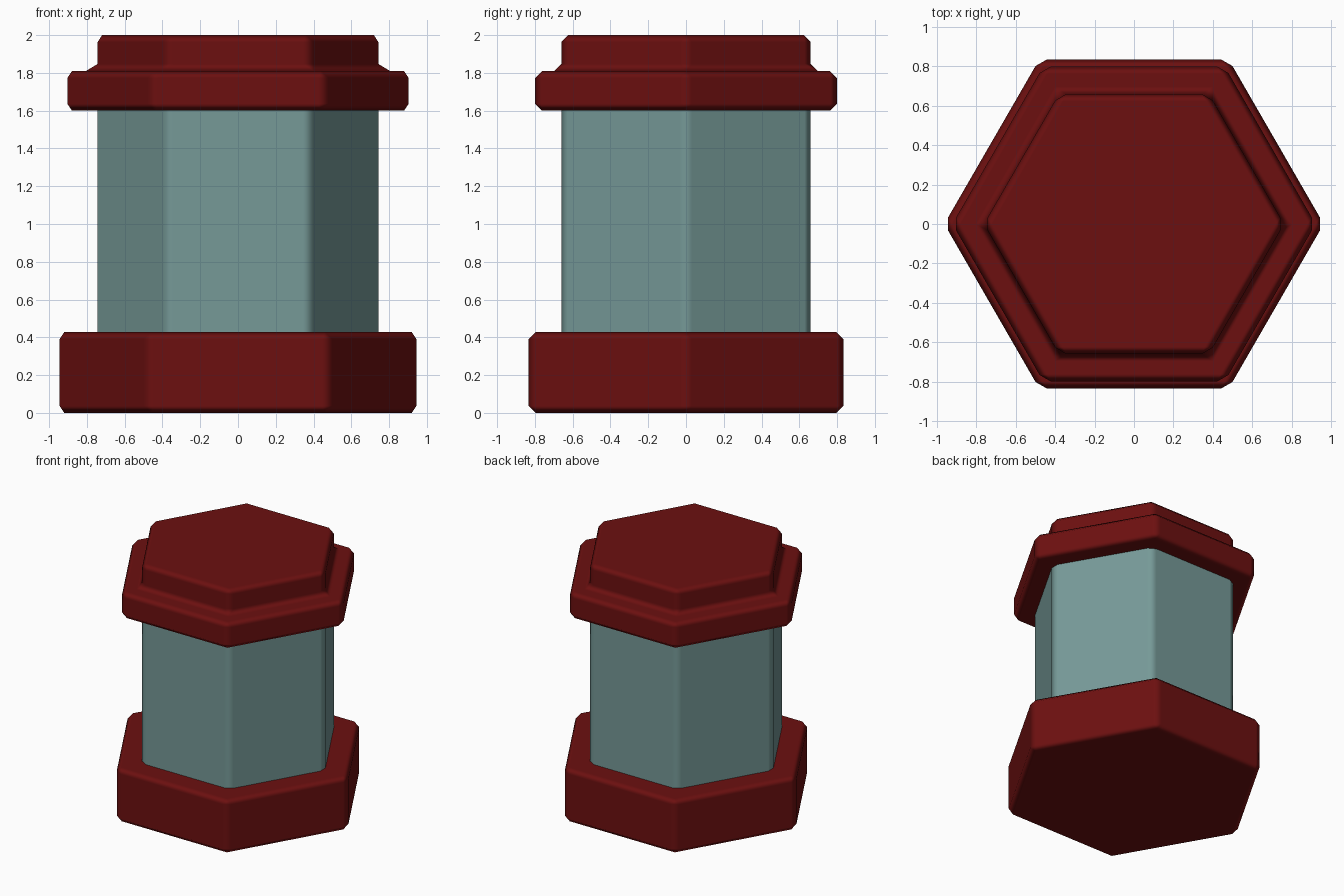
import bpy, bmesh
from math import cos, sin, radians

if "Cube" in bpy.data.objects:
    bpy.data.objects.remove(bpy.data.objects["Cube"])


def material(name, rgb):
    m = bpy.data.materials.new(name)
    m.diffuse_color = (*rgb, 1)
    m.use_nodes = True
    m.node_tree.nodes["Principled BSDF"].inputs["Base Color"].default_value = m.diffuse_color
    return m


def hex_part(name, profile, mat, bevel=0.037):
    """Stack hexagon rings (radius, z), close both ends and chamfer the edges."""
    bm = bmesh.new()
    rings = [[bm.verts.new((r * cos(radians(60 * i)), r * sin(radians(60 * i)), z))
              for i in range(6)] for r, z in profile]
    for a, b in zip(rings, rings[1:]):
        for i in range(6):
            j = (i + 1) % 6
            bm.faces.new((a[i], a[j], b[j], b[i]))
    bm.faces.new(rings[0][::-1])
    bm.faces.new(rings[-1])
    for f in bm.faces:
        f.smooth = True
    mesh = bpy.data.meshes.new(name)
    bm.to_mesh(mesh)
    bm.free()
    mesh.materials.append(mat)
    ob = bpy.data.objects.new(name, mesh)
    bpy.context.collection.objects.link(ob)
    mod = ob.modifiers.new("chamfer", 'BEVEL')
    mod.width = bevel
    mod.segments = 1
    mod.limit_method = 'ANGLE'
    mod.angle_limit = radians(30)
    mod.harden_normals = True
    return ob


red = material("dark_red", (0.15, 0.005, 0.005))
glass = material("grey_teal", (0.18, 0.32, 0.31))

# Wide foot
hex_part("base", [(0.963, 0), (0.963, 0.427)], red)
# Canister body, ends tucked into base and lid
hex_part("canister_body", [(0.762, 0.36), (0.762, 1.66)], glass)
# Lid: collar with a smaller raised step
hex_part("lid", [(0.922, 1.6), (0.922, 1.81), (0.762, 1.81), (0.762, 2.0)], red)
